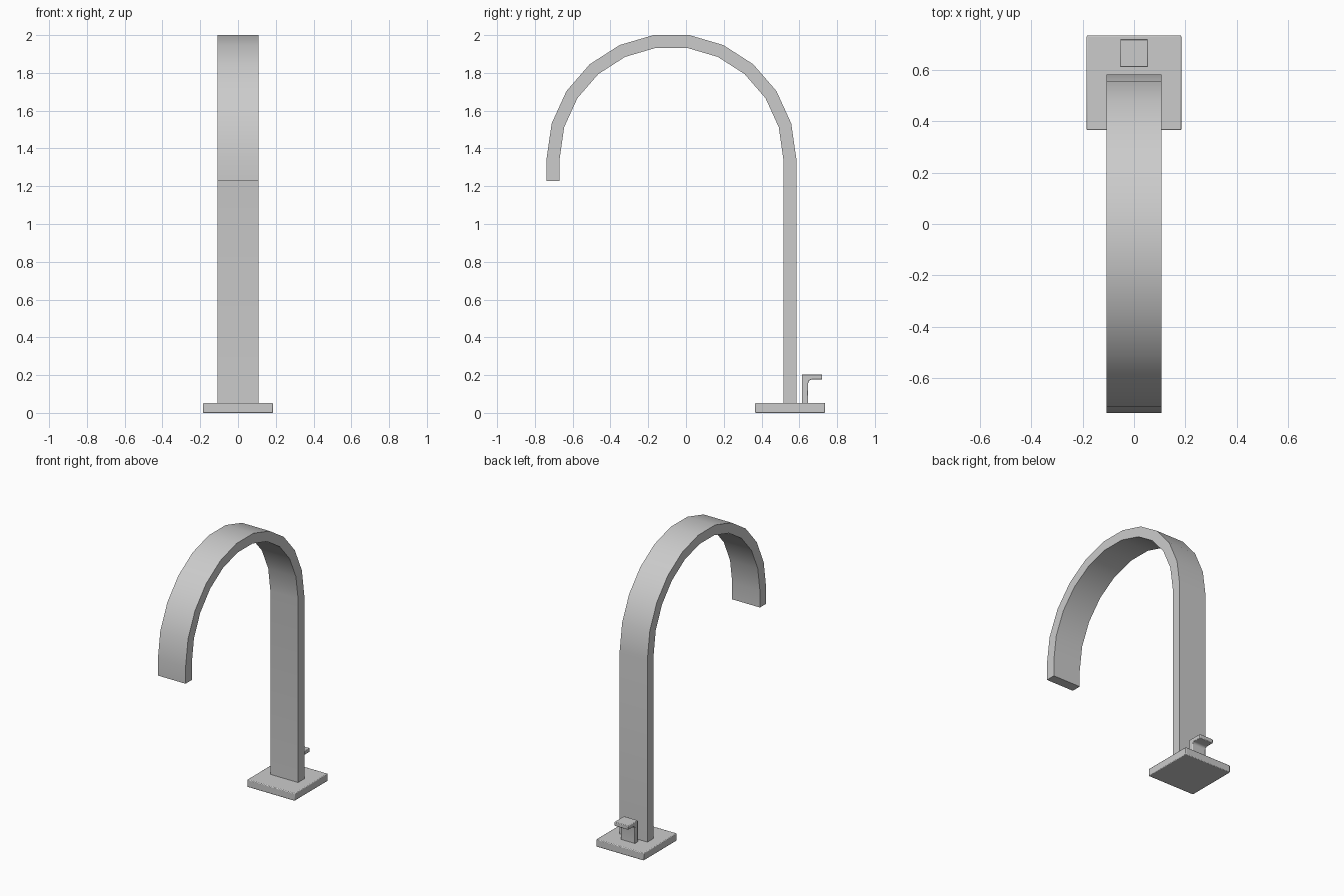
import bpy, bmesh, math

cube = bpy.data.objects.get("Cube")
if cube:
    bpy.data.objects.remove(cube, do_unlink=True)

# Brushed grey metal
metal = bpy.data.materials.new("grey_metal")
metal.use_nodes = True
GREY = (0.6, 0.6, 0.6, 1.0)
metal.diffuse_color = GREY
metal.node_tree.nodes["Principled BSDF"].inputs["Base Color"].default_value = GREY


def extrude_profile(name, profile, half_width, bevel=0.0):
    """Extrude a closed (y, z) profile across x."""
    bm = bmesh.new()
    face = bm.faces.new([bm.verts.new((-half_width, y, z)) for y, z in profile])
    moved = bmesh.ops.extrude_face_region(bm, geom=[face])["geom"]
    bmesh.ops.translate(bm, vec=(2 * half_width, 0, 0),
                        verts=[g for g in moved if isinstance(g, bmesh.types.BMVert)])
    bmesh.ops.recalc_face_normals(bm, faces=bm.faces)
    mesh = bpy.data.meshes.new(name)
    bm.to_mesh(mesh)
    bm.free()
    obj = bpy.data.objects.new(name, mesh)
    bpy.context.collection.objects.link(obj)
    mesh.materials.append(metal)
    if bevel:
        mod = obj.modifiers.new("soft_edges", "BEVEL")
        mod.width = bevel
        mod.segments = 2
        mod.limit_method = 'ANGLE'
        mod.angle_limit = math.radians(40)
    bpy.ops.object.select_all(action='DESELECT')
    obj.select_set(True)
    bpy.context.view_layer.objects.active = obj
    bpy.ops.object.shade_smooth_by_angle(angle=math.radians(30))
    return obj


def arc(cy, cz, radius, start, end, steps):
    angles = [math.radians(start + (end - start) * i / steps) for i in range(steps + 1)]
    return [(cy + radius * math.cos(a), cz + radius * math.sin(a)) for a in angles]


# Flat spout: straight riser, eleven-sided half arch, short drop at the outlet
CY, CZ, R_OUT, R_IN = -0.077, 1.346, 0.661, 0.592
BASE_TOP, OUTLET = 0.053, 1.228
spout = ([(CY + R_OUT, BASE_TOP)] + arc(CY, CZ, R_OUT, 0, 180, 11)
         + [(CY - R_OUT, OUTLET), (CY - R_IN, OUTLET)]
         + arc(CY, CZ, R_IN, 180, 0, 11) + [(CY + R_IN, BASE_TOP)])
extrude_profile("spout", spout, 0.108)

# Square base plate
extrude_profile("base_plate",
                [(0.366, 0), (0.736, 0), (0.736, BASE_TOP), (0.366, BASE_TOP)],
                0.185, 0.005)

# Lever handle with a filleted inner corner
lever = ([(0.613, BASE_TOP - 0.005), (0.613, 0.204), (0.721, 0.204), (0.721, 0.176)]
         + arc(0.665, 0.158, 0.018, 90, 180, 4) + [(0.647, BASE_TOP - 0.005)])
extrude_profile("lever_handle", lever, 0.055, 0.004)
